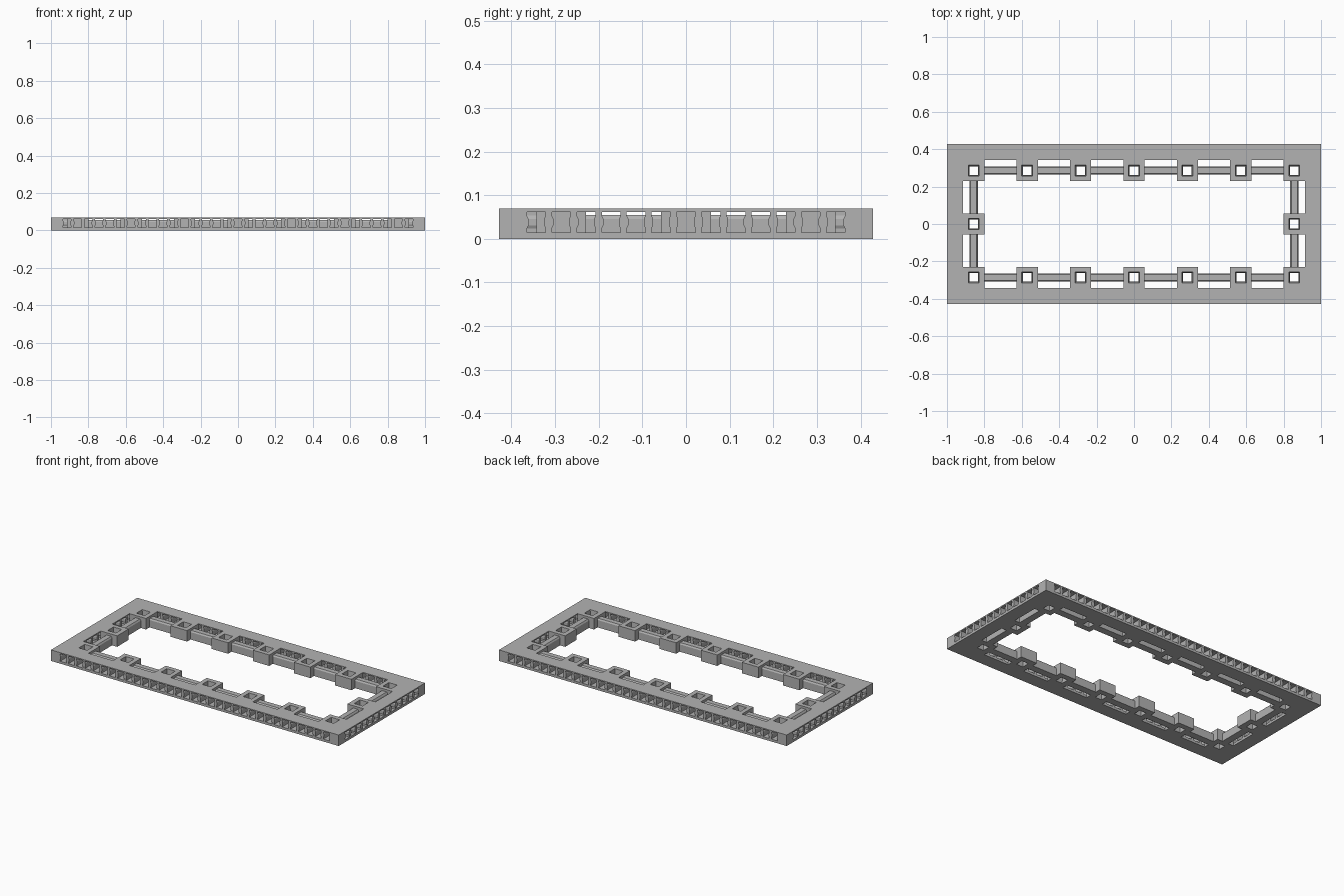
import bpy, bmesh

cube = bpy.data.objects.get("Cube")
if cube:
    bpy.data.objects.remove(cube, do_unlink=True)

PITCH = 2 / 7            # distance between posts
HX, HY = 1.0, 1.5 * PITCH
HEIGHT = 0.069
HALF = PITCH / 5         # half width of a post, also the window spacing
IX, IY = HX - 0.3 * PITCH, HY - 0.3 * PITCH   # inner edge of the wall
PX, PY = 3 * PITCH, PITCH                     # post centre lines

grey = bpy.data.materials.new("plain_grey")
grey.diffuse_color = (0.45, 0.45, 0.45, 1)
grey.use_nodes = True
grey.node_tree.nodes["Principled BSDF"].inputs["Base Color"].default_value = (0.45, 0.45, 0.45, 1)


def finish(name, bm):
    bmesh.ops.recalc_face_normals(bm, faces=bm.faces)
    mesh = bpy.data.meshes.new(name)
    bm.to_mesh(mesh)
    bm.free()
    mesh.materials.append(grey)
    obj = bpy.data.objects.new(name, mesh)
    bpy.context.collection.objects.link(obj)
    return obj


def bridge(bm, a, b):
    """Join two loops of equal length with quads."""
    for i in range(len(a)):
        j = (i + 1) % len(a)
        bm.faces.new((a[i], a[j], b[j], b[i]))


def rect(bm, cx, cy, hx, hy, z):
    return [bm.verts.new((cx + sx * hx, cy + sy * hy, z))
            for sx, sy in ((-1, -1), (1, -1), (1, 1), (-1, 1))]


def tube(bm, cx, cy, outer, hole_low, hole_high):
    """Rectangular ring with a vertical, optionally tapered, hole."""
    loops = [rect(bm, cx, cy, *outer, 0), rect(bm, cx, cy, *outer, HEIGHT),
             rect(bm, cx, cy, *hole_high, HEIGHT), rect(bm, cx, cy, *hole_low, 0)]
    for i in range(4):
        bridge(bm, loops[i], loops[(i + 1) % 4])


def prism(bm, profile, along_x, offset, start, end):
    """Extrude a (side, height) profile along x or y."""
    ends = []
    for t in (start, end):
        ends.append([bm.verts.new((t, offset + s, z) if along_x else (offset + s, t, z))
                     for s, z in profile])
    bridge(bm, *ends)
    bm.faces.new(ends[0])
    bm.faces.new(ends[1])


def mirrored(half):
    return half + [(-s, z) for s, z in reversed(half)]


# Outer wall
bm = bmesh.new()
tube(bm, 0, 0, (HX, HY), (IX, IY), (IX, IY))
wall = finish("outer_wall", bm)

# Clip windows through the wall, slightly waisted
window = mirrored([(0.0215, 0.015), (0.0215, 0.024), (0.018, 0.031),
                   (0.018, 0.046), (0.0215, 0.053), (0.0215, 0.062)])
for along_x, count, outer, inner in ((False, 16, HY, IY), (True, 6, HX, IX)):
    bm = bmesh.new()
    for side in (-1, 1):
        for i in range(-count, count + 1):
            prism(bm, window, along_x, i * HALF, side * (inner - 0.004), side * (outer + 0.02))
    cutter = finish("window_cutter", bm)
    cutter.hide_render = True
    mod = wall.modifiers.new("windows", 'BOOLEAN')
    mod.operation = 'DIFFERENCE'
    mod.solver = 'EXACT'
    mod.object = cutter
    bpy.context.view_layer.objects.active = wall
    bpy.ops.object.modifier_apply(modifier=mod.name)
    bpy.data.objects.remove(cutter, do_unlink=True)

# Square posts with tapered sockets
bm = bmesh.new()
for i in range(-3, 4):
    for j in (-1, 0, 1):
        if abs(i) == 3 or j:
            tube(bm, i * PITCH, j * PITCH, (HALF, HALF), (0.023, 0.023), (0.029, 0.029))
finish("socket_posts", bm)

# Low rails between neighbouring posts
rail = mirrored([(0.022, 0), (0.022, 0.046), (0.016, 0.055)])
bm = bmesh.new()
for side in (-1, 1):
    for i in range(-3, 3):
        prism(bm, rail, True, side * PY, i * PITCH + HALF, (i + 1) * PITCH - HALF)
    for j in (-1, 0):
        prism(bm, rail, False, side * PX, j * PITCH + HALF, (j + 1) * PITCH - HALF)
finish("rails", bm)
